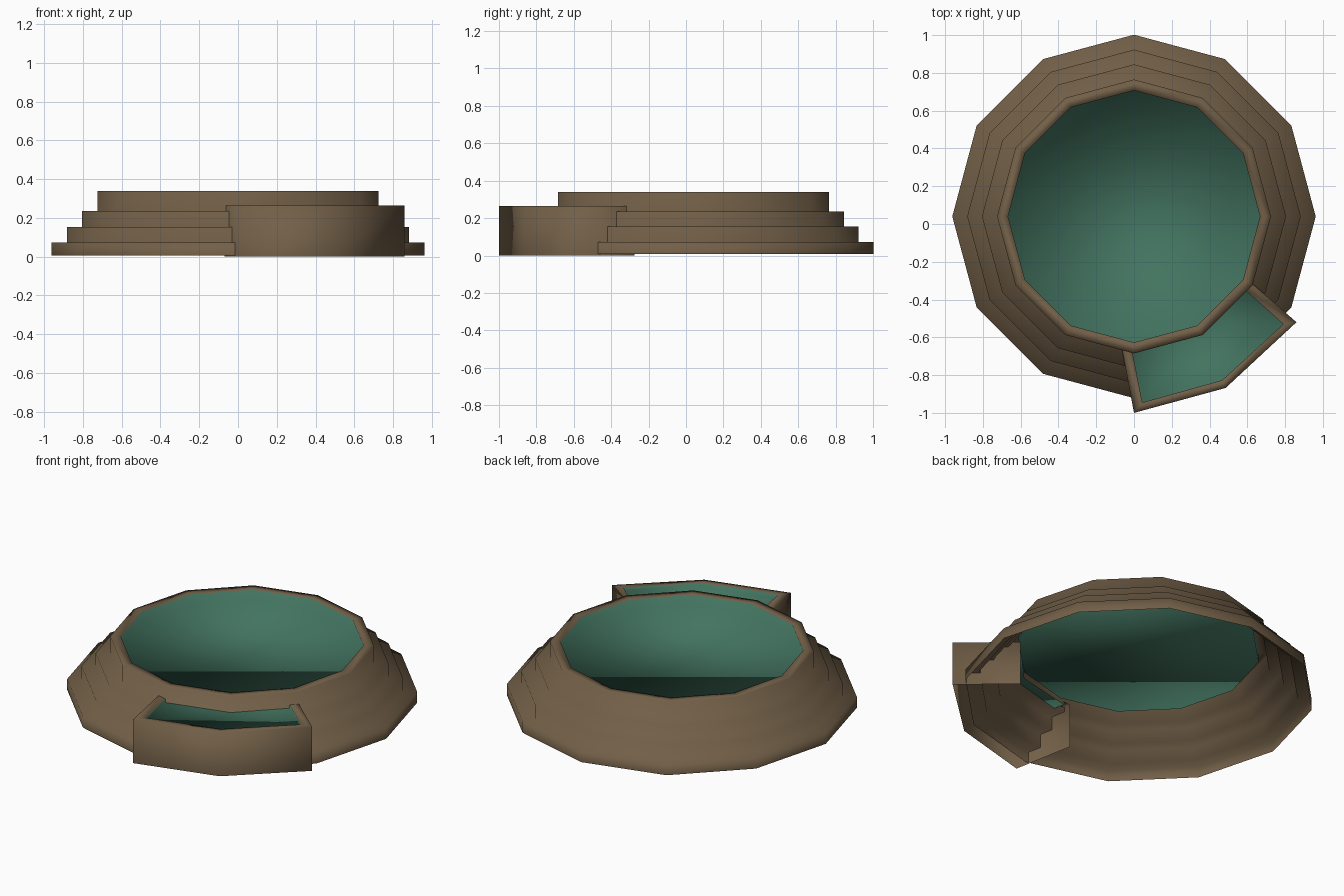
import bpy, bmesh, math

if "Cube" in bpy.data.objects:
    bpy.data.objects.remove(bpy.data.objects["Cube"])

def material(name, rgb):
    m = bpy.data.materials.new(name)
    m.diffuse_color = (*rgb, 1)
    m.use_nodes = True
    m.node_tree.nodes["Principled BSDF"].inputs["Base Color"].default_value = m.diffuse_color
    return m

BROWN = material("brown earth", (0.168, 0.115, 0.064))
GREEN = material("pond green", (0.055, 0.172, 0.116))

def finish(name, bm):
    """Smooth shallow corners, keep steps sharp, make the object."""
    for f in bm.faces:
        f.smooth = True
    for e in bm.edges:
        e.smooth = len(e.link_faces) == 2 and e.calc_face_angle(0) < math.radians(40)
    me = bpy.data.meshes.new(name)
    bm.to_mesh(me)
    bm.free()
    for m in (BROWN, GREEN):
        me.materials.append(m)
    ob = bpy.data.objects.new(name, me)
    bpy.context.collection.objects.link(ob)
    return ob

def bridge(bm, a, b, mat, closed):
    """Skin two rows of vertices running counter-clockwise, a below/outside b."""
    n = len(a)
    for i in range(n if closed else n - 1):
        j = (i + 1) % n
        bm.faces.new((a[i], a[j], b[j], b[i])).material_index = mat

# Stepped twelve-sided basin: hollow shell from the base up to the rim
SIDES, CY = 12, 0.04
profile = [(0.962, 0.007), (0.962, 0.072), (0.883, 0.072), (0.883, 0.154),
           (0.805, 0.154), (0.805, 0.235), (0.725, 0.235), (0.725, 0.34),
           (0.667, 0.34), (0.667, 0.28)]
bm = bmesh.new()
rows = []
for r, z in profile:
    rows.append([bm.verts.new((r * math.sin(-2 * math.pi * k / SIDES),
                               CY + r * math.cos(2 * math.pi * k / SIDES), z))
                 for k in range(SIDES)])
for k in range(len(rows) - 1):
    bridge(bm, rows[k], rows[k + 1], 1 if k == len(rows) - 2 else 0, True)
bm.faces.new(rows[-1]).material_index = 1      # water surface
finish("stepped_basin", bm)

# Small side basin: outer wall, rim, inner wall, water
outer = [(-0.07, -0.63), (0, -1.0), (0.485, -0.868), (0.86, -0.52), (0.58, -0.275)]
inner = [(-0.02, -0.62), (0.044, -0.945), (0.466, -0.827), (0.79, -0.53), (0.547, -0.313)]
bm = bmesh.new()
rows = [[bm.verts.new((x, y, z)) for x, y in pts]
        for pts, z in ((outer, 0), (outer, 0.265), (inner, 0.265), (inner, 0.245))]
for k, mat in enumerate((0, 0, 1)):
    bridge(bm, rows[k], rows[k + 1], mat, False)
back = bm.verts.new((0.33, -0.54, 0.245))      # hidden under the main basin
bm.faces.new(rows[3] + [back]).material_index = 1
finish("side_basin", bm)
